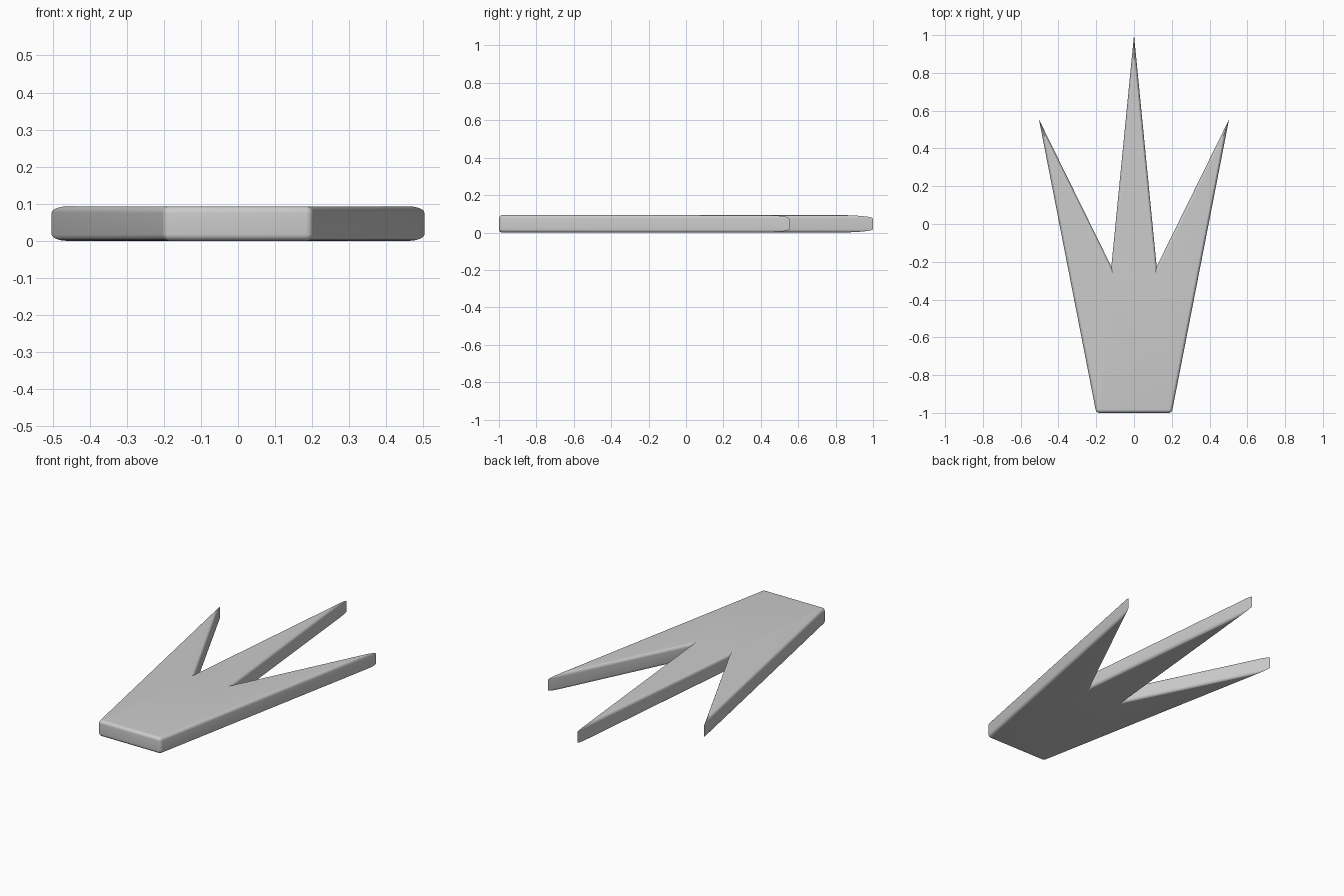
import bpy, bmesh, math
from mathutils import Vector

if "Cube" in bpy.data.objects:
    bpy.data.objects.remove(bpy.data.objects["Cube"])

HEIGHT, ROUND, STEPS = 0.093, 0.018, 6

# Right half of the outline, from the base corner (rounded) to the middle tip
base, tip, notch = Vector((0.2, -1.0)), Vector((0.503, 0.553)), Vector((0.12, -0.226))
side = (tip - base).normalized()
r = 0.02
turn = math.pi / 2 - math.atan2(side.x, side.y)
inset = r * math.tan(turn / 2)
centre = Vector((base.x - inset, base.y + r))
corner = [centre + r * Vector((math.sin(turn * i / 4), -math.cos(turn * i / 4))) for i in range(5)]
right = corner + [tip, notch]
outline = right + [Vector((0, 1))] + [Vector((-p.x, p.y)) for p in reversed(right)]


def offset(points, d):
    """Move every side of a counter-clockwise outline inward by d."""
    result = []
    for i, p in enumerate(points):
        a = (p - points[i - 1]).normalized()
        b = (points[(i + 1) % len(points)] - p).normalized()
        na, nb = Vector((-a.y, a.x)), Vector((-b.y, b.x))
        result.append(p + (na + nb) * d / (1 + na.dot(nb)))
    return result


# Rounded edge profile: (inset, height), bottom to top
arc = [(ROUND * (1 - math.sin(t)), ROUND * (1 - math.cos(t)))
       for t in (math.pi / 2 * i / STEPS for i in range(STEPS + 1))]
profile = arc + [(d, HEIGHT - z) for d, z in reversed(arc)]

# Three-pointed plate, skinned from stacked outlines
bm = bmesh.new()
rings = [[bm.verts.new((p.x, p.y, z)) for p in offset(outline, d)] for d, z in profile]
n = len(outline)
for low, high in zip(rings, rings[1:]):
    for i in range(n):
        j = (i + 1) % n
        bm.faces.new((low[i], low[j], high[j], high[i]))
bm.faces.new(rings[-1])
bm.faces.new(list(reversed(rings[0])))
for f in bm.faces:
    f.smooth = True
mesh = bpy.data.meshes.new("three_pointed_plate")
bm.to_mesh(mesh)
bm.free()
mesh.set_sharp_from_angle(angle=math.radians(30))

grey = bpy.data.materials.new("light grey")
grey.diffuse_color = (0.6, 0.6, 0.6, 1)
grey.use_nodes = True
grey.node_tree.nodes["Principled BSDF"].inputs["Base Color"].default_value = grey.diffuse_color
mesh.materials.append(grey)
plate = bpy.data.objects.new("three_pointed_plate", mesh)
bpy.context.collection.objects.link(plate)
